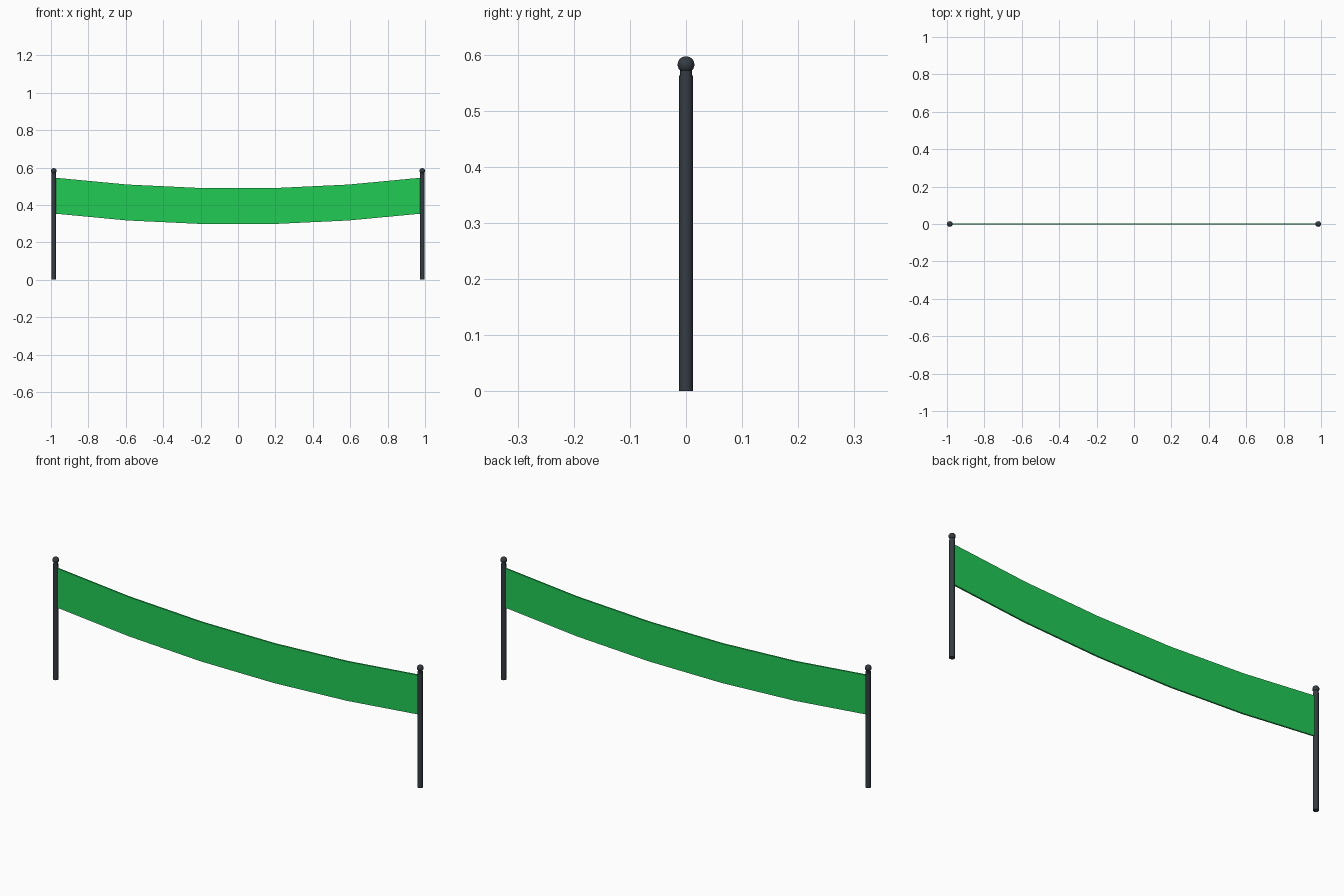
import bpy, bmesh, math

if "Cube" in bpy.data.objects:
    bpy.data.objects.remove(bpy.data.objects["Cube"])

POST_X = 0.985


def material(name, rgb):
    m = bpy.data.materials.new(name)
    m.diffuse_color = (*rgb, 1)
    m.use_nodes = True
    m.node_tree.nodes["Principled BSDF"].inputs["Base Color"].default_value = m.diffuse_color
    return m


dark = material("dark_metal", (0.035, 0.045, 0.055))
green = material("green_fabric", (0.015, 0.6, 0.09))


def finish(obj, name, mat, smooth=True):
    obj.name = name
    obj.data.materials.append(mat)
    if smooth:
        bpy.ops.object.shade_smooth_by_angle(angle=math.radians(40))


def cylinder(name, x, r, z0, z1):
    bpy.ops.mesh.primitive_cylinder_add(vertices=24, radius=r, depth=z1 - z0,
                                        location=(x, 0, (z0 + z1) / 2))
    finish(bpy.context.object, name, dark)


# Posts with a narrow neck and a ball on top
for side, x in (("left", -POST_X), ("right", POST_X)):
    cylinder(side + "_post", x, 0.0125, 0, 0.563)
    cylinder(side + "_neck", x, 0.0108, 0.563, 0.575)
    bpy.ops.mesh.primitive_uv_sphere_add(segments=24, ring_count=12, radius=0.015,
                                         location=(x, 0, 0.582))
    finish(bpy.context.object, side + "_ball", dark)

# Sagging banner: five flat panels with a small thickness
SEGMENTS, HALF_T, HEIGHT, SAG = 5, 0.004, 0.192, 0.058
bm = bmesh.new()
rings = []
for i in range(SEGMENTS + 1):
    u = i / SEGMENTS
    x = (2 * u - 1) * POST_X
    top = 0.546 - SAG * 4 * u * (1 - u)
    rings.append([bm.verts.new((x, y, z)) for y, z in (
        (-HALF_T, top - HEIGHT), (HALF_T, top - HEIGHT), (HALF_T, top), (-HALF_T, top))])
for a, b in zip(rings, rings[1:]):
    for k in range(4):
        n = (k + 1) % 4
        bm.faces.new((a[k], a[n], b[n], b[k]))
bm.faces.new(rings[0])
bm.faces.new(rings[-1])
bmesh.ops.recalc_face_normals(bm, faces=bm.faces)
mesh = bpy.data.meshes.new("banner")
bm.to_mesh(mesh)
bm.free()
banner = bpy.data.objects.new("banner", mesh)
bpy.context.collection.objects.link(banner)
finish(banner, "banner", green, smooth=False)
